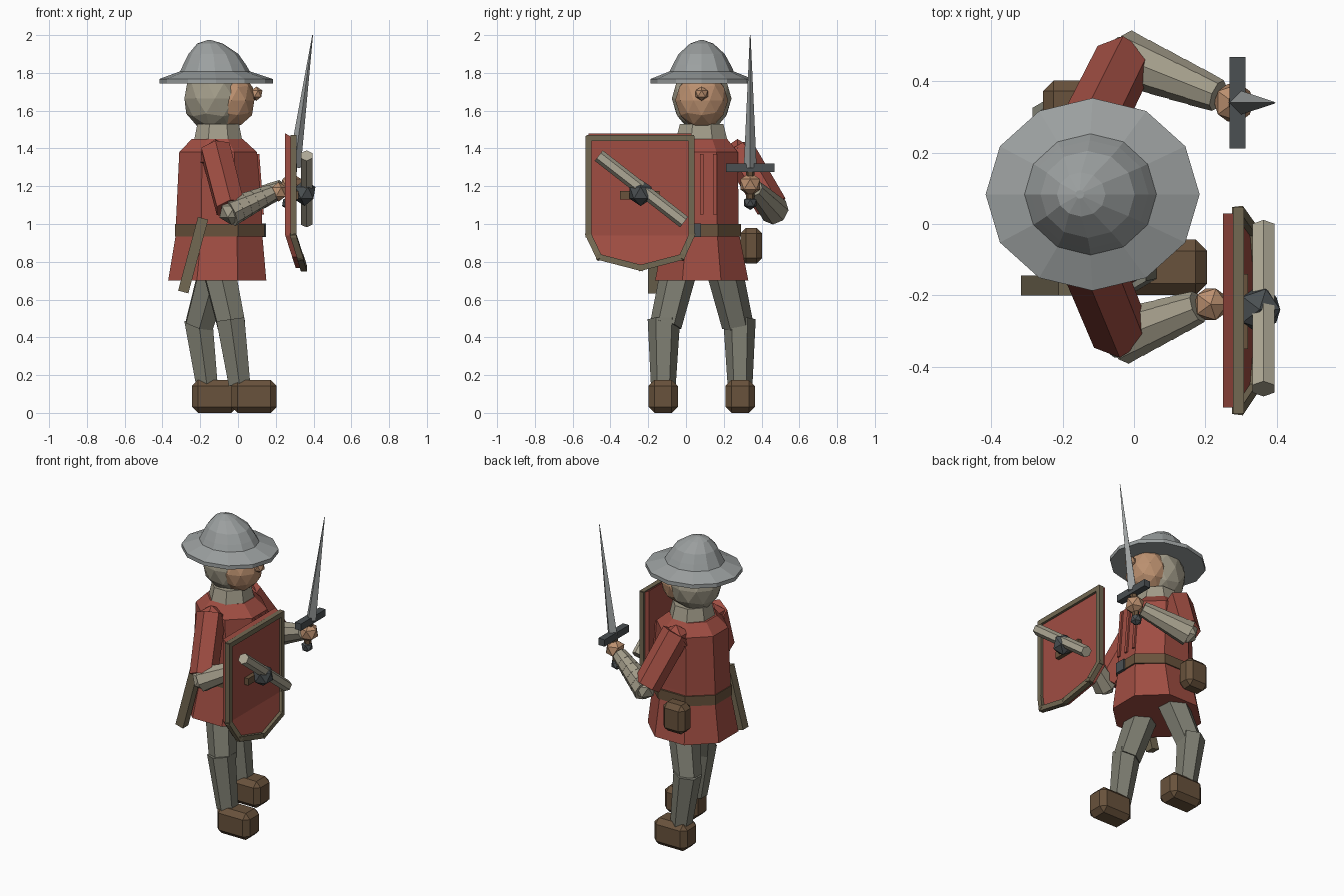
import bpy, bmesh, math
from mathutils import Vector, Matrix

if "Cube" in bpy.data.objects:
    bpy.data.objects.remove(bpy.data.objects["Cube"])

CY = 0.083  # body centre line in y


def mat(name, r, g, b):
    m = bpy.data.materials.new(name)
    m.diffuse_color = (r, g, b, 1)
    m.use_nodes = True
    m.node_tree.nodes["Principled BSDF"].inputs["Base Color"].default_value = m.diffuse_color
    return m


RED = mat("red_cloth", .35, .075, .055)
MAIL = mat("mail", .36, .33, .25)
HOSE = mat("hose", .20, .20, .16)
LEATHER = mat("leather", .14, .085, .045)
SKIN = mat("skin", .50, .28, .16)
DARK = mat("dark_iron", .07, .08, .085)
STEEL = mat("steel", .33, .35, .35)
RIM = mat("rim", .17, .14, .085)
BONE = mat("pale_wood", .42, .39, .30)


def finish(bm, name, m):
    bmesh.ops.recalc_face_normals(bm, faces=bm.faces)
    me = bpy.data.meshes.new(name)
    bm.to_mesh(me)
    bm.free()
    ob = bpy.data.objects.new(name, me)
    bpy.context.collection.objects.link(ob)
    me.materials.append(m)
    return ob


def loft(name, rings, n, m, phase=0.0, cy=CY):
    """Closed stack of elliptical n-gon rings (z, rx, ry, cx)."""
    bm = bmesh.new()
    loops = []
    for z, rx, ry, cx in rings:
        loops.append([bm.verts.new((cx + rx * math.cos(phase + 2 * math.pi * i / n),
                                    cy + ry * math.sin(phase + 2 * math.pi * i / n), z))
                      for i in range(n)])
    for a, b in zip(loops, loops[1:]):
        for i in range(n):
            j = (i + 1) % n
            bm.faces.new((a[i], a[j], b[j], b[i]))
    bm.faces.new(loops[0])
    bm.faces.new(loops[-1])
    return finish(bm, name, m)


def bar(name, p, q, r1, r2, m, n=6, phase=0.0, sx=1.0, sy=1.0):
    """Tapered prism from p to q; local x lies closest to world x."""
    p, q = Vector(p), Vector(q)
    d = (q - p).normalized()
    x = Vector((1, 0, 0)) if abs(d.x) < .99 else Vector((0, 1, 0))
    x = (x - d * x.dot(d)).normalized()
    rot = Matrix((x, d.cross(x), d)).transposed().to_4x4()
    bm = bmesh.new()
    bmesh.ops.create_cone(bm, cap_ends=True, segments=n, radius1=r1, radius2=r2,
                          depth=(q - p).length, matrix=Matrix.Rotation(phase, 4, 'Z'))
    bmesh.ops.transform(bm, verts=bm.verts, matrix=Matrix.Translation((p + q) / 2) @ rot
                        @ Matrix.Diagonal((sx, sy, 1, 1)))
    return finish(bm, name, m)


def square_bar(name, p, q, w, m, sx=1.0, sy=1.0):
    r = w / math.sqrt(2)
    return bar(name, p, q, r, r, m, 4, math.pi / 4, sx, sy)


def ball(name, c, r, m, sub=1):
    bm = bmesh.new()
    bmesh.ops.create_icosphere(bm, subdivisions=sub, radius=1,
                               matrix=Matrix.Translation(c) @ Matrix.Diagonal((*r, 1)))
    return finish(bm, name, m)


def block(name, c, size, m, bevel=0.0):
    bm = bmesh.new()
    bmesh.ops.create_cube(bm, size=1, matrix=Matrix.Translation(c) @ Matrix.Diagonal((*size, 1)))
    if bevel:
        bmesh.ops.bevel(bm, geom=bm.edges[:], offset=bevel, segments=1, affect='EDGES')
    return finish(bm, name, m)


# Tunic, belt and collar (octagons given by their flat-side distance)
K = 1 / math.cos(math.pi / 8)
oct8 = lambda rows: [(z, a * K, b * K, cx) for z, a, b, cx in rows]
loft("tunic", oct8([(.70, .26, .247, -.11), (.95, .228, .198, -.1), (1.02, .228, .195, -.1),
                    (1.38, .206, .192, -.105), (1.45, .135, .135, -.11)]), 8, RED, math.pi / 8)
loft("belt", oct8([(.935, .236, .208, -.097), (1.0, .236, .208, -.097)]), 8, LEATHER, math.pi / 8)
loft("collar", oct8([(1.43, .13, .14, -.105), (1.53, .11, .115, -.105)]), 8, MAIL, math.pi / 8)
block("belt_buckle", (.133, .045, .967), (.03, .07, .07), DARK)
for dy in (-.07, 0, .07):
    square_bar("tunic_pleat", (.127, CY + dy, 1.05), (.103, CY + dy, 1.37), .02, RED)

# Head
ball("mail_hood", (-.122, CY, 1.665), (.17, .158, .18), MAIL, 2)
ball("face", (-.035, CY, 1.655), (.128, .14, .15), SKIN, 2)
ball("nose", (.097, CY, 1.69), (.036, .038, .038), SKIN)

# Brimmed helmet
loft("kettle_helmet", [(1.743, .30, .27, -.116), (1.768, .30, .27, -.116), (1.808, .185, .17, -.122),
                       (1.845, .165, .152, -.124), (1.9, .132, .122, -.13),
                       (1.955, .068, .062, -.148), (1.973, .012, .012, -.152)], 12, STEEL)

# Legs: side sign, knee x, ankle x, boot centre x
for s, kx, ax, bx, side in ((-1, -.035, .008, .085, "right"), (1, -.205, -.165, -.123, "left")):
    Y = lambda o: CY + s * o
    bar(side + "_thigh", (-.11, Y(.11), .80), (kx, Y(.19), .465), .098, .084, HOSE, 6)
    bar(side + "_shin", (kx - .005, Y(.2), .495), (ax, Y(.203), .15), .086, .066, HOSE, 6)
    block(side + "_boot", (bx, Y(.204), .0875), (.24, .155, .175), LEATHER, .032)

# Arms: bent elbows, banded forearms, hands
arms = (("right", -1, (-.035, -.315, 1.065), (.18, -.232, 1.165), (.215, -.225, 1.17), .052),
        ("left", 1, (-.025, .465, 1.075), (.235, .36, 1.19), (.28, .34, 1.21), .062))
for side, s, elbow, wrist, hand, hr in arms:
    sh = Vector((-.12, CY + s * .19, 1.365))
    e, w = Vector(elbow), Vector(wrist)
    ball(side + "_shoulder", sh, (.088, .085, .085), RED)
    bar(side + "_upper_arm", sh + Vector((0, 0, .03)), e + (sh - e) * .06, .088, .085, RED, 6)
    ball(side + "_elbow", e, (.07, .07, .07), MAIL)
    for i in range(5):
        a, b = e.lerp(w, i / 5 - .04), e.lerp(w, (i + 1) / 5)
        bar(side + "_forearm_band", a, b, .079 - .006 * i, .070 - .006 * i, MAIL, 8)
    ball(side + "_hand", hand, (hr, hr, hr), SKIN)

# Sword
SY = .34
bar("sword_blade", (.298, SY, 1.3), (.395, SY, 2.0), .034, .002, STEEL, 4)
square_bar("sword_guard", (.29, .212, 1.297), (.29, .468, 1.297), .045, DARK)
bar("sword_grip", (.268, SY, 1.11), (.29, SY, 1.3), .022, .022, LEATHER, 6)
ball("sword_pommel", (.267, SY, 1.112), (.038, .038, .038), DARK)

# Shield: outline in (y, z), lower part kinked forward
outline = [(-.515, 1.455), (.03, 1.455), (.03, .94), (-.022, .825), (-.24, .768),
           (-.46, .825), (-.515, .94)]
kink = lambda z: max(0, .94 - z) * .32
bm = bmesh.new()
back = [bm.verts.new((.25 + kink(z), y, z + (.025 if z > 1.4 else 0))) for y, z in outline]
front = [bm.verts.new((.293 + kink(z), y, z)) for y, z in outline]
for v in (back, front):
    bm.faces.new((v[0], v[1], v[2], v[6]))
    bm.faces.new((v[2], v[3], v[4], v[5], v[6]))
for i in range(7):
    j = (i + 1) % 7
    bm.faces.new((back[i], back[j], front[j], front[i]))
finish(bm, "shield_board", RED)
pts = [Vector((.293 + kink(z), y, z)) for y, z in outline]
for a, b in zip(pts, pts[1:] + pts[:1]):
    d = (b - a).normalized() * .012
    square_bar("shield_rim", a - d, b + d, .032, RIM)
bar("shield_crossbar", (.363, -.462, 1.362), (.363, -.01, 1.01), .035, .035, BONE, 6)
ball("shield_boss", (.352, -.24, 1.165), (.065, .068, .07), DARK)
block("shield_grip", (.285, -.245, 1.152), (.07, .21, .045), LEATHER)

# Scabbard and pouch on the belt
square_bar("scabbard", (-.185, -.172, 1.03), (-.29, -.172, .64), .056, RIM)
block("belt_pouch", (-.175, .345, .885), (.16, .115, .19), LEATHER, .03)
